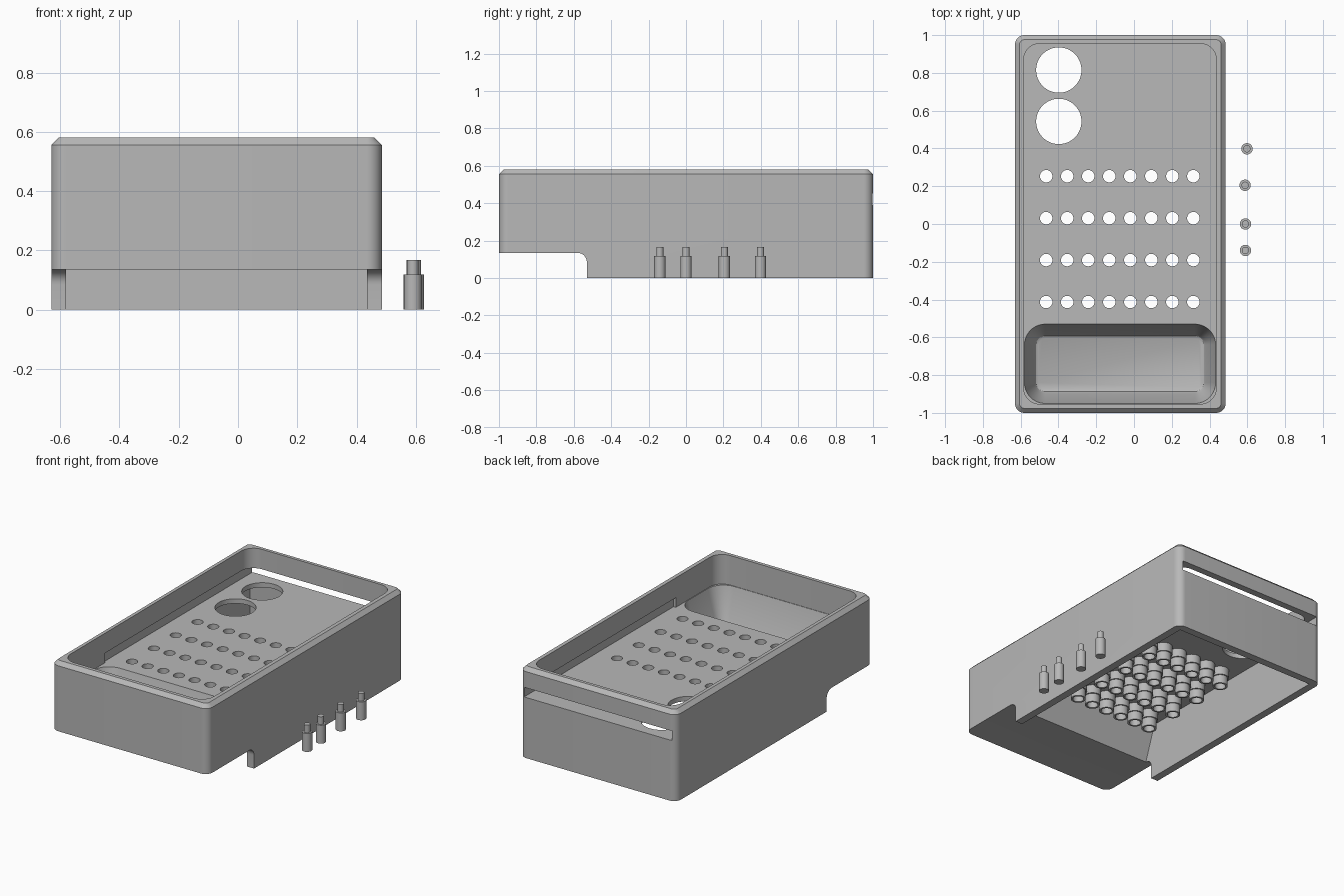
import bpy, bmesh, math

old = bpy.data.objects.get("Cube")
if old:
    bpy.data.objects.remove(old, do_unlink=True)

grey = bpy.data.materials.new("mid_grey")
grey.use_nodes = True
colour = (0.48, 0.48, 0.48, 1)
grey.diffuse_color = colour
grey.node_tree.nodes["Principled BSDF"].inputs["Base Color"].default_value = colour


def make_object(name, bm):
    bmesh.ops.recalc_face_normals(bm, faces=bm.faces)
    mesh = bpy.data.meshes.new(name)
    bm.to_mesh(mesh)
    bm.free()
    mesh.materials.append(grey)
    obj = bpy.data.objects.new(name, mesh)
    bpy.context.collection.objects.link(obj)
    return obj


def activate(obj):
    bpy.ops.object.select_all(action='DESELECT')
    obj.select_set(True)
    bpy.context.view_layer.objects.active = obj


def bridge(bm, a, b):
    n = len(a)
    for i in range(n):
        j = (i + 1) % n
        bm.faces.new((a[i], a[j], b[j], b[i]))


def rounded_block(name, x0, x1, y0, y1, radius, levels, steps=10):
    """Stack rounded rectangles; each level is (height, inset)."""
    bm = bmesh.new()
    rings = []
    for z, inset in levels:
        r = max(radius - inset, 0.01)
        k = inset + r
        corners = [(x1 - k, y1 - k), (x0 + k, y1 - k), (x0 + k, y0 + k), (x1 - k, y0 + k)]
        ring = []
        for q, (cx, cy) in enumerate(corners):
            for s in range(steps + 1):
                a = (q + s / steps) * math.pi / 2
                ring.append(bm.verts.new((cx + r * math.cos(a), cy + r * math.sin(a), z)))
        rings.append(ring)
    for a, b in zip(rings, rings[1:]):
        bridge(bm, a, b)
    bm.faces.new(rings[0])
    bm.faces.new(rings[-1])
    return make_object(name, bm)


def side_profile(name, points, x0, x1):
    """Extrude a (y, z) outline across the width."""
    bm = bmesh.new()
    a, b = [[bm.verts.new((x, y, z)) for y, z in points] for x in (x0, x1)]
    bridge(bm, a, b)
    bm.faces.new(a)
    bm.faces.new(b)
    return make_object(name, bm)


def lathe(bm, centre, profile, closed=False, sides=32):
    """Turn an (r, z) outline about a vertical axis."""
    rings = []
    for r, z in profile:
        angles = [2 * math.pi * i / sides for i in range(sides)]
        rings.append([bm.verts.new((centre[0] + r * math.cos(a), centre[1] + r * math.sin(a), z))
                      for a in angles])
    for a, b in zip(rings, rings[1:]):
        bridge(bm, a, b)
    if closed:
        bridge(bm, rings[-1], rings[0])
    else:
        bm.faces.new(rings[0])
        bm.faces.new(rings[-1])


def cut(target, cutter):
    cutter.hide_render = True
    mod = target.modifiers.new("cut", 'BOOLEAN')
    mod.operation = 'DIFFERENCE'
    mod.solver = 'EXACT'
    mod.object = cutter
    activate(target)
    bpy.ops.object.modifier_apply(modifier=mod.name)
    bpy.data.objects.remove(cutter, do_unlink=True)


def smooth(obj):
    activate(obj)
    bpy.ops.object.shade_smooth_by_angle(angle=math.radians(30))


PLATE_TOP, PLATE_BASE, STEP = 0.39, 0.36, 0.135
LEFT, RIGHT = -0.63, 0.485
WALL = 0.05
HOLE_R = 0.033

# Housing with chamfered top edge
housing = rounded_block("housing", LEFT, RIGHT, -1, 1, 0.05,
                        [(0, 0), (0.556, 0), (0.58, 0.024)])

# Hollow underside, with a sloping front wall behind the tray
cut(housing, side_profile("cavity_cutter", [
    (-0.58, -0.1), (-0.58, STEP), (-0.5, PLATE_BASE),
    (0.95, PLATE_BASE), (0.95, -0.1)], LEFT + WALL, RIGHT - WALL))

# Raised step under the front, with a rounded inner corner
arc = [(-0.58 + 0.05 * math.cos(a), STEP - 0.05 + 0.05 * math.sin(a))
       for a in (math.pi / 2 * i / 8 for i in range(9))]
cut(housing, side_profile("step_cutter", [(-1.2, -0.1), (-0.53, -0.1)] + arc + [(-1.2, STEP)],
                          -0.8, 0.8))

# Top recess above the plate
cut(housing, rounded_block("recess_cutter", -0.584, 0.436, -0.953, 0.955, 0.085,
                           [(PLATE_TOP, 0), (0.7, 0)]))

# Scooped front tray
cut(housing, rounded_block("tray_cutter", -0.58, 0.432, -0.95, -0.53, 0.11,
                           [(0.165, 0.075), (0.172, 0.062), (0.19, 0.052),
                            (PLATE_TOP, 0), (0.42, 0)]))

# Sliding groove under the lip, open through the back wall
cut(housing, side_profile("groove_cutter", [
    (-0.52, PLATE_TOP), (1.2, PLATE_TOP), (1.2, 0.452), (-0.52, 0.452)], -0.597, 0.452))

# Round holes through the plate
hole_centres = [(-0.465 + 0.1113 * i, 0.253 - 0.222 * j) for j in range(4) for i in range(8)]
bm = bmesh.new()
for c in hole_centres:
    lathe(bm, c, [(HOLE_R, 0.3), (HOLE_R, 0.5)])
for c in ((-0.398, 0.815), (-0.398, 0.543)):
    lathe(bm, c, [(0.12, 0.3), (0.12, 0.5)], sides=64)
cut(housing, make_object("hole_cutter", bm))
smooth(housing)

# Stepped sockets hanging under the small holes
bm = bmesh.new()
for c in hole_centres:
    lathe(bm, c, [(HOLE_R, PLATE_BASE), (0.053, PLATE_BASE), (0.053, 0.305),
                  (0.045, 0.305), (0.045, 0.25), (HOLE_R, 0.25)], closed=True)
smooth(make_object("sockets", bm))

# Loose stepped pins beside the housing
for n, c in enumerate([(0.598, 0.398), (0.588, 0.205), (0.59, 0.0), (0.59, -0.14)]):
    bm = bmesh.new()
    lathe(bm, c, [(0.03, 0), (0.03, 0.118), (0.019, 0.118), (0.019, 0.167)])
    smooth(make_object(f"pin_{n + 1}", bm))
